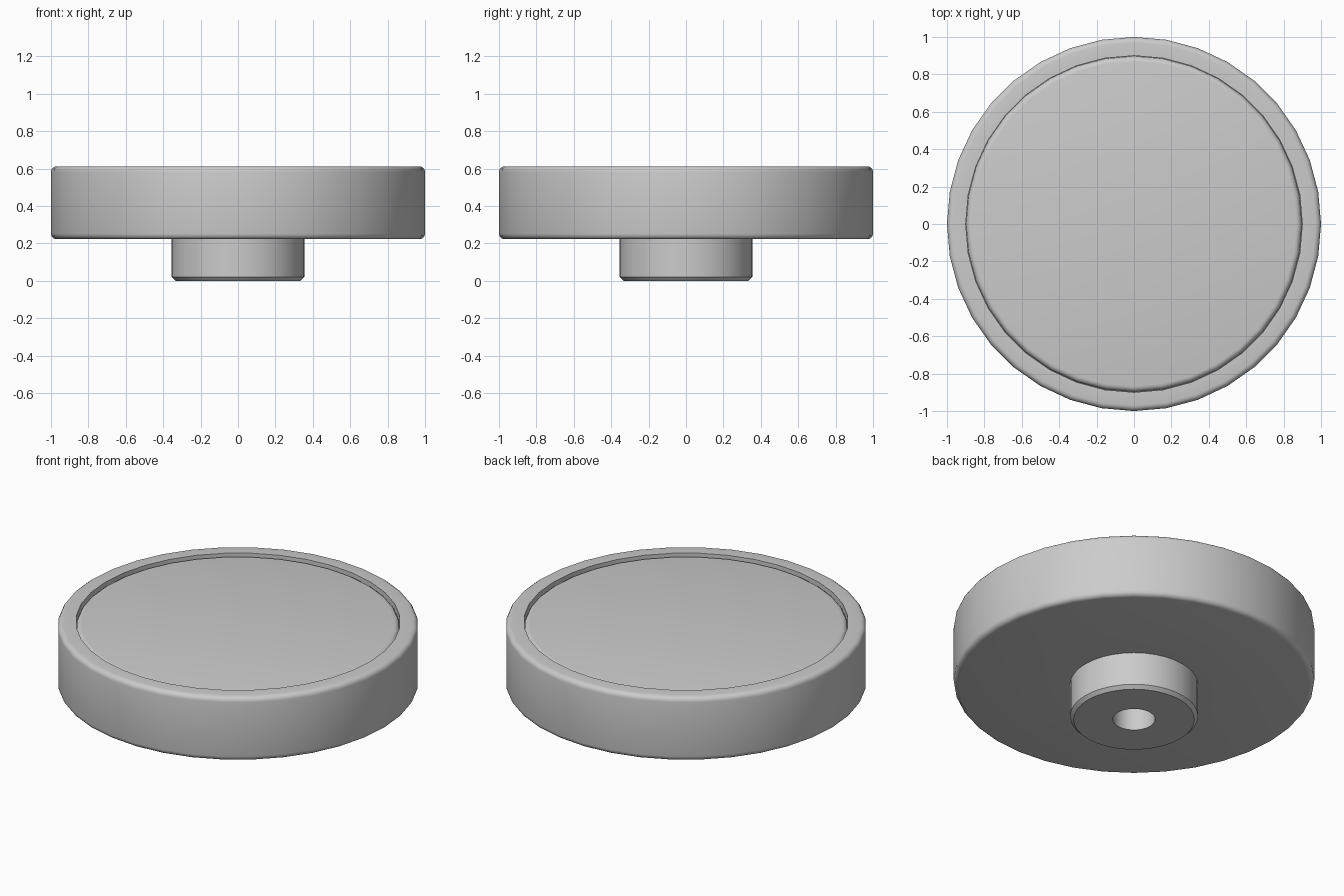
import bpy, bmesh, math

if "Cube" in bpy.data.objects:
    bpy.data.objects.remove(bpy.data.objects["Cube"])

SIDES = 36


def arc(r, z, rad, a0, a1, n=4):
    """Points of a rounded corner in the (radius, height) plane."""
    return [(r + rad * math.cos(math.radians(a0 + (a1 - a0) * i / n)),
             z + rad * math.sin(math.radians(a0 + (a1 - a0) * i / n)))
            for i in range(n + 1)]


def lathe(name, profile, angle=35):
    """Turn a (radius, height) profile, running bottom to top, round z."""
    bm = bmesh.new()
    rings = []
    for r, z in profile:
        if r == 0:
            rings.append([bm.verts.new((0, 0, z))] * SIDES)
        else:
            rings.append([bm.verts.new((r * math.cos(2 * math.pi * i / SIDES),
                                        r * math.sin(2 * math.pi * i / SIDES), z))
                          for i in range(SIDES)])
    for low, high in zip(rings, rings[1:]):
        for i in range(SIDES):
            j = (i + 1) % SIDES
            bm.faces.new(dict.fromkeys((low[i], low[j], high[j], high[i])))
    bmesh.ops.recalc_face_normals(bm, faces=bm.faces)
    mesh = bpy.data.meshes.new(name)
    bm.to_mesh(mesh)
    bm.free()
    obj = bpy.data.objects.new(name, mesh)
    bpy.context.collection.objects.link(obj)
    bpy.ops.object.select_all(action='DESELECT')
    obj.select_set(True)
    bpy.context.view_layer.objects.active = obj
    bpy.ops.object.shade_smooth_by_angle(angle=math.radians(angle))
    return obj


# Wheel body with rounded rim, shallow seat for the cap, and a bored hub below
hub = [(0, 0.22), (0.117, 0.22), (0.117, 0), (0.335, 0), (0.355, 0.02), (0.355, 0.222)]
rim = arc(0.97, 0.252, 0.03, -90, 0) + arc(0.97, 0.582, 0.03, 0, 90)
seat = [(0.9, 0.612), (0.9, 0.56), (0, 0.56)]
lathe("knob_body", hub + rim + seat)

# Cap disc with a rounded edge, sitting just below the rim
lathe("cap_disc", [(0, 0.562), (0.898, 0.562)] + arc(0.868, 0.57, 0.03, 0, 90) + [(0, 0.6)])
